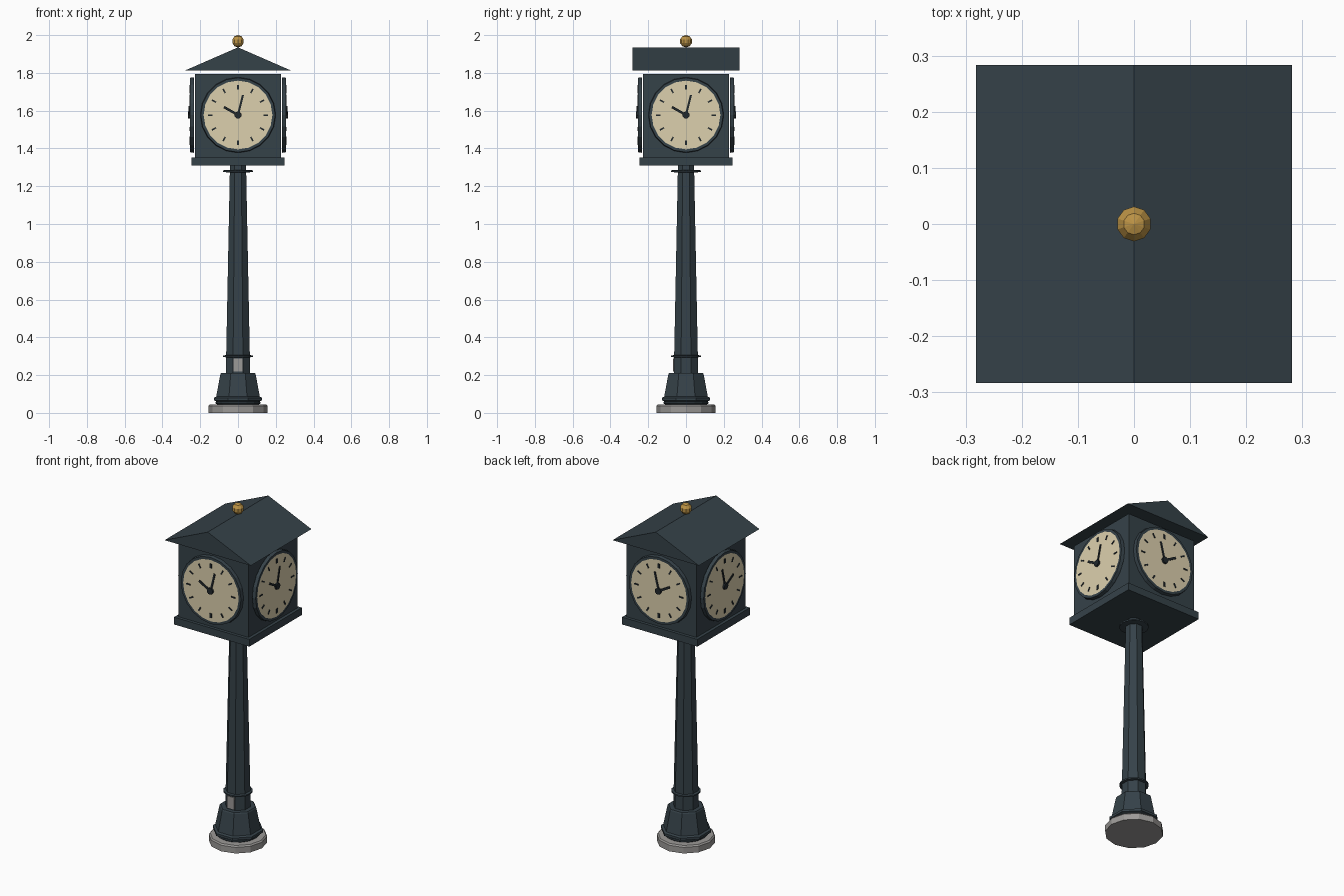
import bpy, bmesh
from math import radians, cos, sin, pi, atan2, hypot
from mathutils import Matrix, Vector

if "Cube" in bpy.data.objects:
    bpy.data.objects.remove(bpy.data.objects["Cube"])


def material(name, rgb):
    m = bpy.data.materials.new(name)
    m.use_nodes = True
    m.diffuse_color = (*rgb, 1)
    m.node_tree.nodes["Principled BSDF"].inputs["Base Color"].default_value = (*rgb, 1)
    return m


IRON = material("painted_iron", (0.036, 0.054, 0.066))
BLACK = material("dial_black", (0.015, 0.021, 0.025))
CREAM = material("dial_cream", (0.72, 0.63, 0.42))
STONE = material("grey_stone", (0.33, 0.32, 0.31))
GOLD = material("gold", (0.5, 0.29, 0.06))


def finish(bm, name, *mats):
    bmesh.ops.recalc_face_normals(bm, faces=bm.faces)
    me = bpy.data.meshes.new(name)
    bm.to_mesh(me)
    bm.free()
    for m in mats:
        me.materials.append(m)
    ob = bpy.data.objects.new(name, me)
    bpy.context.collection.objects.link(ob)
    return ob


def add_box(bm, size, matrix):
    bmesh.ops.create_cube(bm, size=1, matrix=matrix @ Matrix.Diagonal((*size, 1)))


def box(name, size, centre, mat):
    bm = bmesh.new()
    add_box(bm, size, Matrix.Translation(centre))
    return finish(bm, name, mat)


def lathe(name, profile, sides, mat, turn=0.0):
    """Closed solid of stacked polygons from (radius, height) pairs."""
    bm = bmesh.new()
    rings = [[bm.verts.new((r * cos(turn + 2 * pi * i / sides),
                            r * sin(turn + 2 * pi * i / sides), z))
              for i in range(sides)] for r, z in profile]
    for a, b in zip(rings, rings[1:]):
        for i in range(sides):
            j = (i + 1) % sides
            bm.faces.new((a[i], a[j], b[j], b[i]))
    bm.faces.new(rings[0])
    bm.faces.new(rings[-1])
    return finish(bm, name, mat)


# Stone foot and octagonal post
OCT = pi / 8
lathe("stone_foot", [(0.157, 0), (0.157, 0.036), (0.15, 0.044)], 12, STONE)
lathe("foot_collar", [(0.105, 0.04), (0.118, 0.05), (0.118, 0.058), (0.105, 0.066)], 16, IRON)
lathe("pedestal", [(0.12, 0.06), (0.138, 0.066), (0.138, 0.08), (0.125, 0.086),
                   (0.101, 0.205), (0.096, 0.212)], 8, IRON, OCT)
lathe("post", [(0.07, 0.2), (0.046, 1.315)], 8, IRON, OCT)
for label, z in (("lower", 0.3), ("upper", 1.28)):
    lathe(label + "_post_ring", [(0.055, z - 0.007), (0.079, z - 0.004),
                                 (0.079, z + 0.004), (0.055, z + 0.007)], 16, IRON)
box("front_plate", (0.046, 0.008, 0.07), (0, -0.064, 0.253), STONE)

# Clock housing
box("housing_tray", (0.492, 0.492, 0.043), (0, 0, 1.331), IRON)
box("housing", (0.456, 0.456, 0.445), (0, 0, 1.572), IRON)

# Gable roof with the ridge running front to back
bm = bmesh.new()
gable = [bm.verts.new((x, -0.283, z)) for x, z in ((-0.282, 1.812), (0.282, 1.812), (0, 1.935))]
face = bm.faces.new(gable)
ext = bmesh.ops.extrude_face_region(bm, geom=[face], use_keep_orig=True)
bmesh.ops.translate(bm, vec=(0, 0.566, 0),
                    verts=[g for g in ext["geom"] if isinstance(g, bmesh.types.BMVert)])
finish(bm, "gable_roof", IRON)

# Finial ball
bm = bmesh.new()
bmesh.ops.create_uvsphere(bm, u_segments=10, v_segments=5, radius=0.0325,
                          matrix=Matrix.Translation((0, 0, 1.9675)))
finish(bm, "finial", GOLD)


def dial(name, across, outward):
    """Dial in a frame whose x runs across, y up and z outward."""
    frame = Matrix((across, (0, 0, 1), outward)).transposed().to_4x4()
    frame = Matrix.Translation((0, 0, 1.577)) @ frame

    # Bezel drum with the cream face inset in its outer cap
    bm = bmesh.new()
    bmesh.ops.create_cone(bm, cap_ends=True, segments=20, radius1=0.2, radius2=0.197, depth=0.02,
                          matrix=Matrix.Translation((0, 0, 0.243)))
    cap = max(bm.faces, key=lambda f: f.calc_center_median().z)
    bmesh.ops.inset_region(bm, faces=[cap], thickness=0.015)
    cap.material_index = 1
    bm.transform(frame)
    finish(bm, name + "_dial", IRON, CREAM)

    # Hour marks
    bm = bmesh.new()
    for h in range(12):
        spin = Matrix.Rotation(radians(30 * h), 4, "Z")
        width = 0.013 if h % 6 == 0 else 0.008
        add_box(bm, (width, 0.026, 0.004), spin @ Matrix.Translation((0, 0.147, 0.254)))
    bm.transform(frame)
    finish(bm, name + "_hour_marks", BLACK)

    # Hands and hub
    bm = bmesh.new()
    for tip, width, height in (((0.026, 0.106), 0.011, 0.256), ((-0.074, 0.042), 0.013, 0.259)):
        length = hypot(*tip)
        spin = Matrix.Rotation(atan2(tip[1], tip[0]), 4, "Z")
        add_box(bm, (length, width, 0.004), spin @ Matrix.Translation((length / 2, 0, height)))
    bmesh.ops.create_cone(bm, cap_ends=True, segments=12, radius1=0.019, radius2=0.019,
                          depth=0.012, matrix=Matrix.Translation((0, 0, 0.258)))
    bm.transform(frame)
    finish(bm, name + "_hands", BLACK)


# Opposite dials are mirror images of each other
X, Y = Vector((1, 0, 0)), Vector((0, 1, 0))
dial("front", X, -Y)
dial("back", X, Y)
dial("left", Y, X)
dial("right", Y, -X)
